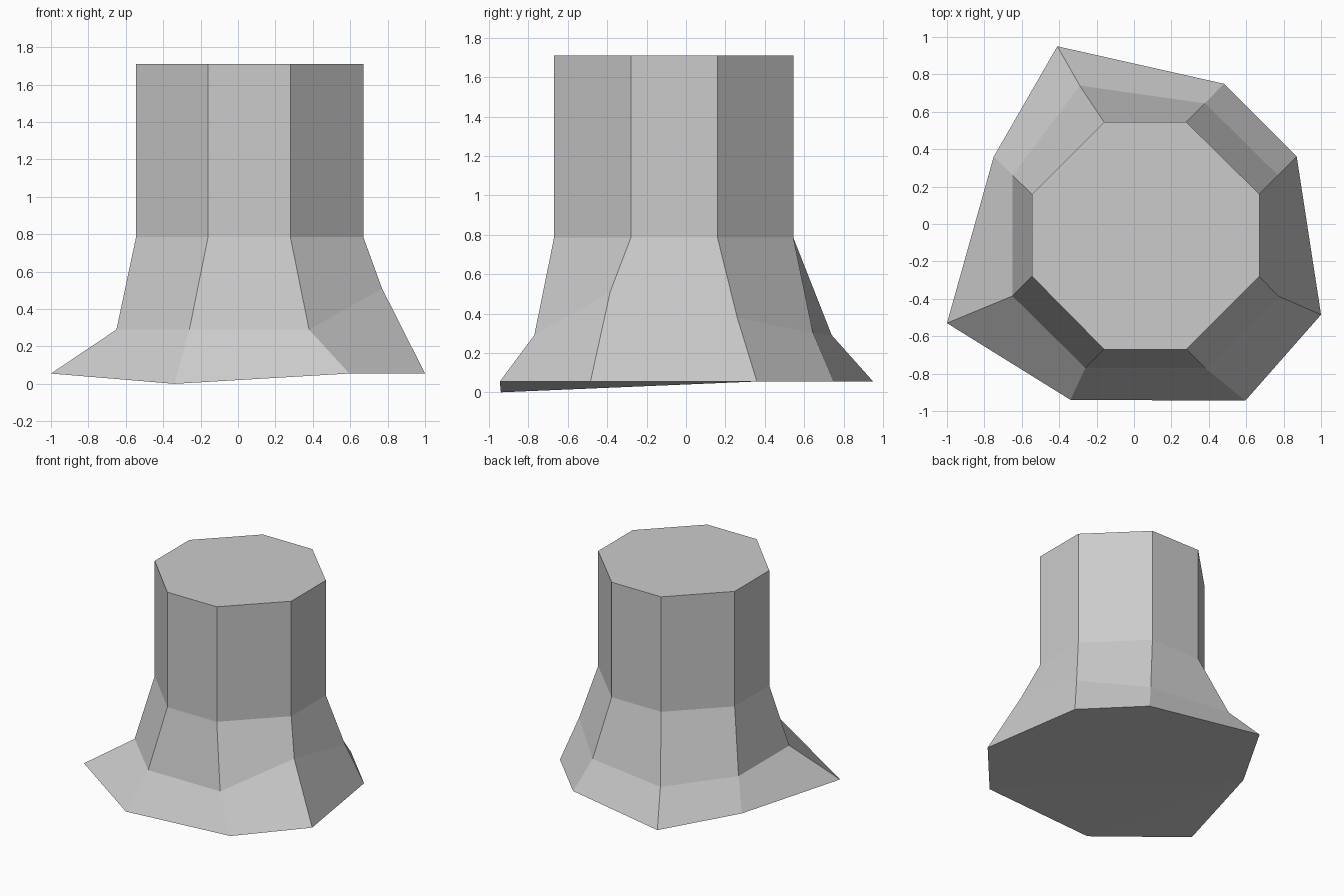
import bpy

# Cross-sections of the stump, counter-clockwise from the front left corner
octagon = [(-0.16, -0.67), (0.28, -0.67), (0.67, -0.28), (0.67, 0.16),
           (0.28, 0.545), (-0.16, 0.545), (-0.545, 0.16), (-0.545, -0.28)]
flare = [(-0.26, -0.77, 0.29), (0.38, -0.77, 0.29), (0.77, -0.385, 0.51), (0.77, 0.26, 0.38),
         (0.38, 0.645, 0.30), (-0.29, 0.74, 0.29), (-0.65, 0.26, 0.29), (-0.65, -0.385, 0.29)]
roots = [(-0.34, -0.94, 0.0), (0.595, -0.945, 0.055), (1.0, -0.485, 0.055), (0.87, 0.36, 0.055),
         (0.48, 0.75, 0.055), (-0.41, 0.95, 0.055), (-0.75, 0.36, 0.055), (-1.0, -0.53, 0.055)]

rings = [roots, flare,
         [(x, y, 0.785) for x, y in octagon],
         [(x, y, 1.71) for x, y in octagon]]
n = len(octagon)
verts = [v for ring in rings for v in ring]

# Side walls between neighbouring rings
faces = []
for r in range(len(rings) - 1):
    for i in range(n):
        j = (i + 1) % n
        faces.append((r * n + i, r * n + j, (r + 1) * n + j, (r + 1) * n + i))

# Flat top, and underside dipping to the front root
faces.append(tuple(range(3 * n, 4 * n)))
faces += [(6, 5, 4, 3, 2, 1), (0, 6, 1), (0, 7, 6)]

mesh = bpy.data.meshes.new("tree_stump")
mesh.from_pydata(verts, [], faces)
mesh.update()
stump = bpy.data.objects.new("tree_stump", mesh)
bpy.context.collection.objects.link(stump)
